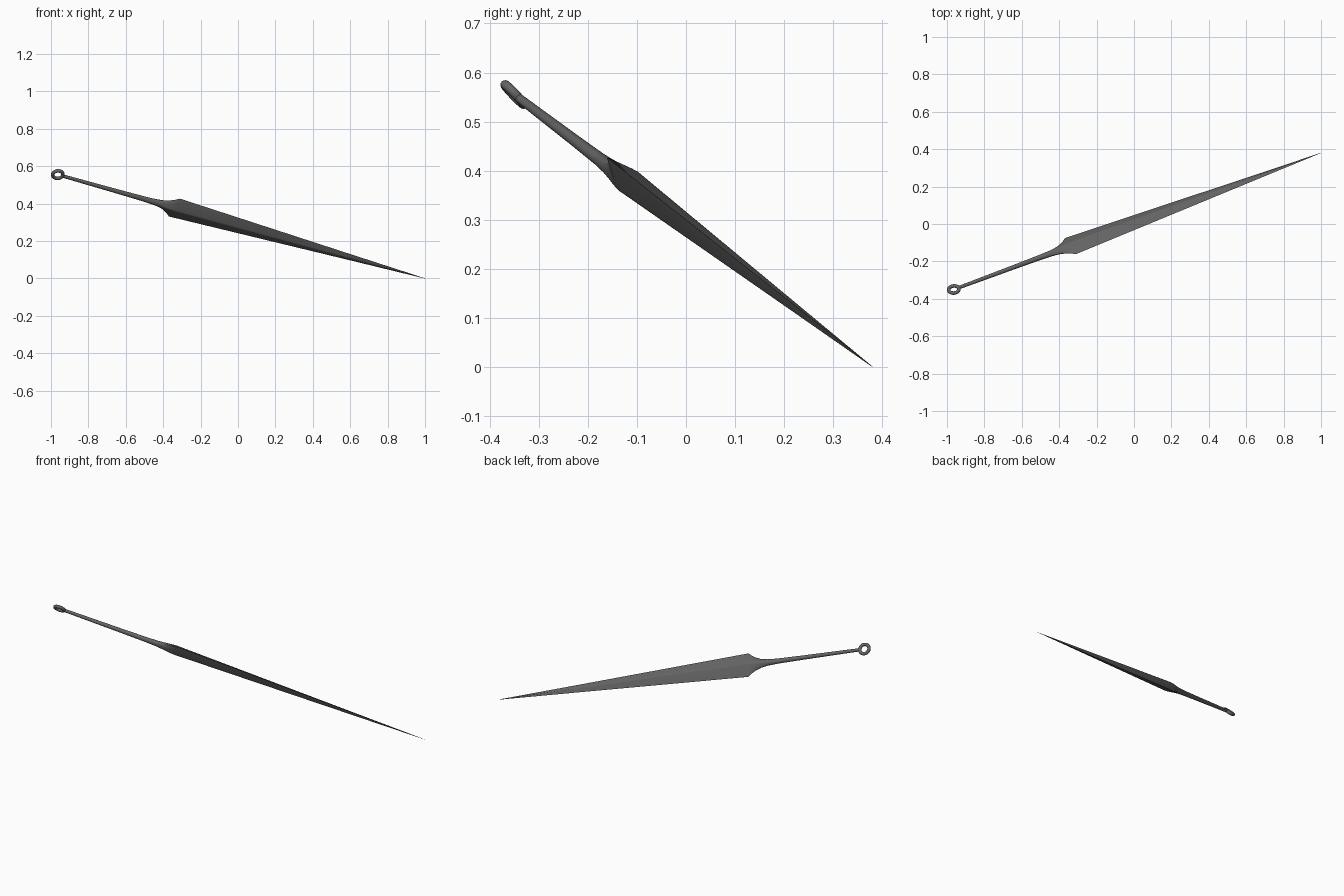
import bpy, bmesh, math
from mathutils import Vector, Matrix

if "Cube" in bpy.data.objects:
    bpy.data.objects.remove(bpy.data.objects["Cube"])

steel = bpy.data.materials.new("dark steel")
steel.diffuse_color = (0.13, 0.13, 0.13, 1)
steel.use_nodes = True
steel.node_tree.nodes["Principled BSDF"].inputs["Base Color"].default_value = steel.diffuse_color

# Local frame: Z runs from the tip to the ring, X is blade width, Y is thickness
tip = Vector((1.0, 0.38, 0.0))
axis = Vector((-1.963, -0.73, 0.555)).normalized()
width = Vector((0.43, -0.60, 0.67))
width = (width - axis * width.dot(axis)).normalized()
thick = axis.cross(width)
frame = Matrix((width, thick, axis)).transposed().to_4x4()
frame.translation = tip


def finish(name, bm, angle):
    bmesh.ops.recalc_face_normals(bm, faces=bm.faces)
    mesh = bpy.data.meshes.new(name)
    bm.to_mesh(mesh)
    bm.free()
    mesh.transform(frame)
    mesh.materials.append(steel)
    ob = bpy.data.objects.new(name, mesh)
    bpy.context.collection.objects.link(ob)
    bpy.ops.object.select_all(action='DESELECT')
    ob.select_set(True)
    bpy.context.view_layer.objects.active = ob
    bpy.ops.object.shade_smooth_by_angle(angle=math.radians(angle))


def loft(name, sections, sides, angle):
    """Sections: (z, half width, half thickness, p); p 1 = ellipse, 2 = diamond."""
    bm = bmesh.new()
    rings = []
    for z, a, b, p in sections:
        ring = []
        for i in range(sides):
            t = math.tau * i / sides
            c, s = math.cos(t), math.sin(t)
            ring.append(bm.verts.new((math.copysign(a * abs(c) ** p, c),
                                      math.copysign(b * abs(s) ** p, s), z)))
        rings.append(ring)
    for r, q in zip(rings, rings[1:]):
        for i in range(sides):
            j = (i + 1) % sides
            bm.faces.new((r[i], r[j], q[j], q[i]))
    bm.faces.new(rings[0])
    bm.faces.new(rings[-1])
    finish(name, bm, angle)


# Blade with diamond section, curving in at the neck
loft("blade", [
    (0.000, 0.0008, 0.0005, 1.9),
    (0.500, 0.0240, 0.0095, 1.9),
    (1.000, 0.0478, 0.0187, 1.9),
    (1.479, 0.0705, 0.0275, 1.9),
    (1.500, 0.0530, 0.0260, 1.8),
    (1.525, 0.0380, 0.0235, 1.6),
    (1.555, 0.0260, 0.0200, 1.4),
    (1.595, 0.0185, 0.0165, 1.2),
    (1.650, 0.0145, 0.0140, 1.0)], 24, 60)

# Round handle
loft("handle", [(1.650, 0.0145, 0.0140, 1.0),
                (1.800, 0.0120, 0.0120, 1.0),
                (2.142, 0.0090, 0.0090, 1.0)], 24, 60)

# End ring lying in the plane of the blade
bm = bmesh.new()
N, M, R, r = 40, 14, 0.0275, 0.0095
grid = [[bm.verts.new(((R + r * math.cos(v)) * math.cos(u), r * math.sin(v),
                       2.167 + (R + r * math.cos(v)) * math.sin(u)))
         for v in (math.tau * j / M for j in range(M))]
        for u in (math.tau * i / N for i in range(N))]
for i in range(N):
    for j in range(M):
        k, l = (i + 1) % N, (j + 1) % M
        bm.faces.new((grid[i][j], grid[k][j], grid[k][l], grid[i][l]))
finish("end_ring", bm, 60)
